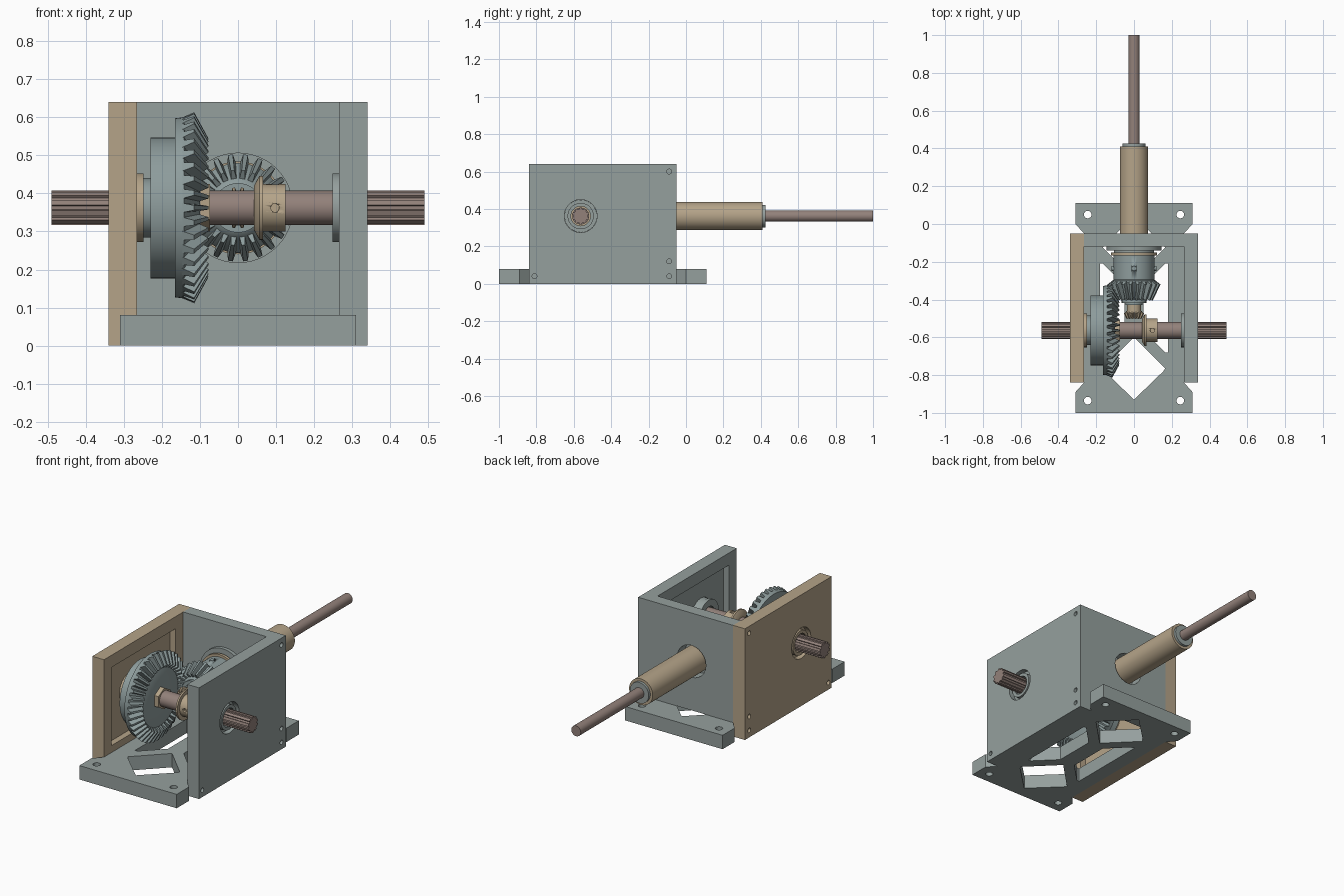
import bpy, bmesh
from math import sin, cos, pi, tau, radians
from mathutils import Matrix, Vector

if "Cube" in bpy.data.objects:
    bpy.data.objects.remove(bpy.data.objects["Cube"])


def material(name, rgb):
    m = bpy.data.materials.new(name)
    m.use_nodes = True
    m.diffuse_color = (*rgb, 1)
    m.node_tree.nodes["Principled BSDF"].inputs["Base Color"].default_value = (*rgb, 1)
    return m


GREY = material("housing grey", (0.30, 0.35, 0.34))
STEEL = material("gear steel", (0.27, 0.335, 0.335))
TAN = material("bronze tan", (0.46, 0.37, 0.25))
BROWN = material("shaft brown", (0.29, 0.22, 0.195))

CY, CZ = -0.563, 0.362          # crossing point of the shaft axes
PLACE = {
    "X": Matrix.Translation((0, CY, CZ)) @ Matrix.Rotation(pi / 2, 4, "Y"),
    "Y": Matrix.Translation((0, 0, CZ)) @ Matrix.Rotation(-pi / 2, 4, "X"),
    "Z": Matrix.Identity(4),
}


def finish(bm, name, mat, matrix, smooth=True):
    bmesh.ops.recalc_face_normals(bm, faces=bm.faces)
    bm.transform(matrix)
    mesh = bpy.data.meshes.new(name)
    bm.to_mesh(mesh)
    bm.free()
    mesh.materials.append(mat)
    ob = bpy.data.objects.new(name, mesh)
    bpy.context.collection.objects.link(ob)
    bpy.ops.object.select_all(action="DESELECT")
    ob.select_set(True)
    bpy.context.view_layer.objects.active = ob
    if smooth:
        bpy.ops.object.shade_smooth_by_angle(angle=radians(30))
    return ob


def revolve(bm, profile, bore=0, n=48):
    """Revolve (position, radius) points; bored through, or capped solid."""
    pts = list(profile)
    if bore:
        pts += [(pts[-1][0], bore), (pts[0][0], bore)]
    rings = [[bm.verts.new((r * cos(tau * i / n), r * sin(tau * i / n), z)) for i in range(n)]
             for z, r in pts]
    pairs = list(zip(rings, rings[1:]))
    if bore:
        pairs.append((rings[-1], rings[0]))
    else:
        bm.faces.new(rings[0])
        bm.faces.new(rings[-1])
    for a, b in pairs:
        for i in range(n):
            j = (i + 1) % n
            bm.faces.new((a[i], a[j], b[j], b[i]))


def turned(name, axis, profile, mat, bore=0, n=48, matrix=None):
    bm = bmesh.new()
    revolve(bm, profile, bore, n)
    return finish(bm, name, mat, matrix or PLACE[axis])


def rod(name, axis, a, b, r, mat, bore=0, n=48):
    return turned(name, axis, [(a, r), (b, r)], mat, bore, n)


def drill(x, y, z, r, length, axis="Z"):
    turn = PLACE[axis].to_3x3().to_4x4()
    return turned("drill", axis, [(-length, r), (length, r)], GREY, 0, 24,
                  Matrix.Translation((x, y, z)) @ turn)


def prism(name, pts, lo, hi, mat, axis="Z"):
    bm = bmesh.new()
    ends = [[bm.verts.new((x, y, z)) for x, y in pts] for z in (lo, hi)]
    for e in ends:
        bm.faces.new(e)
    for i in range(len(pts)):
        j = (i + 1) % len(pts)
        bm.faces.new((ends[0][i], ends[0][j], ends[1][j], ends[1][i]))
    return finish(bm, name, mat, PLACE[axis], False)


def block(name, x0, x1, y0, y1, z0, z1, mat):
    return prism(name, [(x0, y0), (x1, y0), (x1, y1), (x0, y1)], z0, z1, mat)


def cut(ob, cutters):
    bpy.context.view_layer.objects.active = ob
    for c in cutters:
        m = ob.modifiers.new("cut", "BOOLEAN")
        m.operation, m.solver, m.object = "DIFFERENCE", "EXACT", c
        bpy.ops.object.modifier_apply(modifier=m.name)
        bpy.data.objects.remove(c)


def bevel_gear(name, axis, body, teeth, mat, bore, n=48, smooth=True):
    """Teeth run from heel to toe; each end has a root and a tip point."""
    count, ends = teeth
    bm = bmesh.new()
    revolve(bm, body, bore, n)
    pitch = tau / count
    for t in range(count):
        quads = []
        for root, tip in ends:
            quad = []
            for (z, r), w in ((root, -0.36), (tip, -0.16), (tip, 0.16), (root, 0.36)):
                a = (t + w) * pitch
                quad.append(bm.verts.new((r * cos(a), r * sin(a), z)))
            quads.append(quad)
            bm.faces.new(quad)
        for i in range(4):
            j = (i + 1) % 4
            bm.faces.new((quads[0][i], quads[0][j], quads[1][j], quads[1][i]))
    return finish(bm, name, mat, PLACE[axis], smooth)


# Base plate with lattice openings and corner mounting holes
MID = -0.445
half = [(0.265, 0.395), (0.31, 0.445), (0.31, 0.555)]
right = [(x, MID - y) for x, y in half[::-1]] + [(x, MID + y) for x, y in half]
base = prism("base_plate", right + [(-x, y) for x, y in right[::-1]], 0, 0.08, GREY)
openings = []
for s in (-1, 1):
    diamond = [(0, 0.155), (0.165, 0.32), (0.155, 0.335), (0, 0.485), (-0.155, 0.335), (-0.165, 0.32)]
    openings.append(prism("opening", [(x, MID + s * y) for x, y in diamond], -0.1, 0.2, GREY))
    side = [(0.18, -0.235), (0.165, -0.235), (0.05, -0.12), (0.05, 0.12), (0.165, 0.235), (0.18, 0.235)]
    openings.append(prism("opening", [(s * x, MID + y) for x, y in side], -0.1, 0.2, GREY))
    openings += [drill(s * 0.245, y, 0, 0.02, 0.2) for y in (-0.935, 0.05)]
cut(base, openings)

# Housing: grey L-shaped wall and tan side wall, pocketed inside and drilled
ell = [(-0.265, -0.12), (0.265, -0.12), (0.265, -0.84), (0.34, -0.84), (0.34, -0.05), (-0.265, -0.05)]
housing = prism("housing_wall", ell, 0, 0.64, GREY)
side_wall = block("side_wall", -0.34, -0.265, -0.84, -0.05, 0, 0.64, TAN)
for s, wall in ((1, housing), (-1, side_wall)):
    xs = sorted((s * 0.2, s * 0.30))
    tools = [block("pocket", *xs, -0.77, -0.19, 0.12, 0.57, GREY),
             drill(s * 0.3, CY, CZ, 0.088, 0.09, "X")]
    tools += [drill(s * 0.34, y, z, 0.013, 0.03, "X")
              for y, z in ((-0.09, 0.6), (-0.09, 0.12), (-0.09, 0.04), (-0.81, 0.04))]
    cut(wall, tools)
cut(housing, [block("base_slot", -0.4, 0.265, -0.2, 0.1, -0.1, 0.08, GREY),
              drill(0, -0.08, CZ, 0.092, 0.1, "Y")])

# Cross shaft with splined ends
rod("cross_shaft", "X", -0.32, 0.32, 0.045, BROWN)
spline = []
for k in range(10):
    for w, r in ((-0.3, 0.038), (-0.26, 0.046), (0.26, 0.046), (0.3, 0.038)):
        a = tau * (k + w) / 10
        spline.append((r * cos(a), r * sin(a)))
for side, s in (("left", 1), ("right", -1)):
    lo, hi = sorted((s * 0.31, s * 0.49))
    prism(side + "_spline", spline, lo, hi, BROWN, "X")
    # Flanged bearings in the side walls
    turned(side + "_bearing", "X",
           [(s * 0.248, 0.09), (s * 0.268, 0.09), (s * 0.268, 0.087), (s * 0.31, 0.087),
            (s * 0.31, 0.07), (s * 0.335, 0.07)], GREY if s > 0 else TAN, 0.052)

# Large bevel gear on the cross shaft
bevel_gear("large_gear", "X",
           [(-0.23, 0.185), (-0.165, 0.185), (-0.165, 0.235), (-0.142, 0.238),
            (-0.1, 0.16), (-0.1, 0.05)],
           (40, [((-0.15, 0.236), (-0.115, 0.251)), ((-0.105, 0.16), (-0.078, 0.183))]),
           STEEL, 0.044, 80)
rod("large_gear_collar", "X", -0.249, -0.228, 0.078, STEEL, 0.044)
rod("hex_nut", "X", -0.105, -0.074, 0.062, TAN, 0.044, 6)

# Small bevel gear on the cross shaft, with set screw hole
small = bevel_gear("small_gear", "X",
                   [(0.125, 0.062), (0.066, 0.062), (0.066, 0.084), (0.056, 0.084), (0.042, 0.058)],
                   (26, [((0.06, 0.082), (0.046, 0.093)), ((0.043, 0.055), (0.031, 0.068))]),
                   TAN, 0.044)
cut(small, [drill(0.097, CY - 0.06, CZ, 0.011, 0.013, "Y"),
            drill(0.097, CY, CZ + 0.06, 0.011, 0.013)])

# Output sleeve carrying the large pinion
rod("output_sleeve", "Y", -0.3, 0.41, 0.075, TAN, 0.045)
rod("sleeve_bushing", "Y", 0.39, 0.425, 0.06, GREY, 0.029)
rod("sleeve_flange", "Y", -0.14, -0.12, 0.145, GREY, 0.074)
rod("thrust_washer", "Y", -0.152, -0.14, 0.105, GREY, 0.074)
rod("sleeve_collar", "Y", -0.168, -0.152, 0.122, TAN, 0.074)
pinion = bevel_gear("large_pinion", "Y",
                    [(-0.168, 0.108), (-0.295, 0.108), (-0.3, 0.116), (-0.31, 0.118),
                     (-0.392, 0.077), (-0.4, 0.065), (-0.418, 0.065)],
                    (22, [((-0.3, 0.115), (-0.32, 0.141)), ((-0.39, 0.074), (-0.405, 0.099))]),
                    STEEL, 0.044)
for k in range(4):
    a = k * pi / 2
    x, z = 0.104 * sin(a), CZ + 0.104 * cos(a)
    cut(pinion, [drill(x, -0.235, z, 0.013, 0.014, "X" if k % 2 else "Z")])
rod("pinion_bushing", "Y", -0.43, -0.38, 0.046, STEEL, 0.029)

# Output rod carrying the small pinion
rod("output_rod", "Y", -0.49, 1.0, 0.03, BROWN)
rod("small_pinion_hub", "Y", -0.463, -0.42, 0.038, TAN, 0.029)
bevel_gear("small_pinion", "Y",
           [(-0.46, 0.042), (-0.47, 0.044), (-0.5, 0.03)],
           (14, [((-0.464, 0.042), (-0.474, 0.054)), ((-0.497, 0.03), (-0.502, 0.04))]),
           TAN, 0.02)
